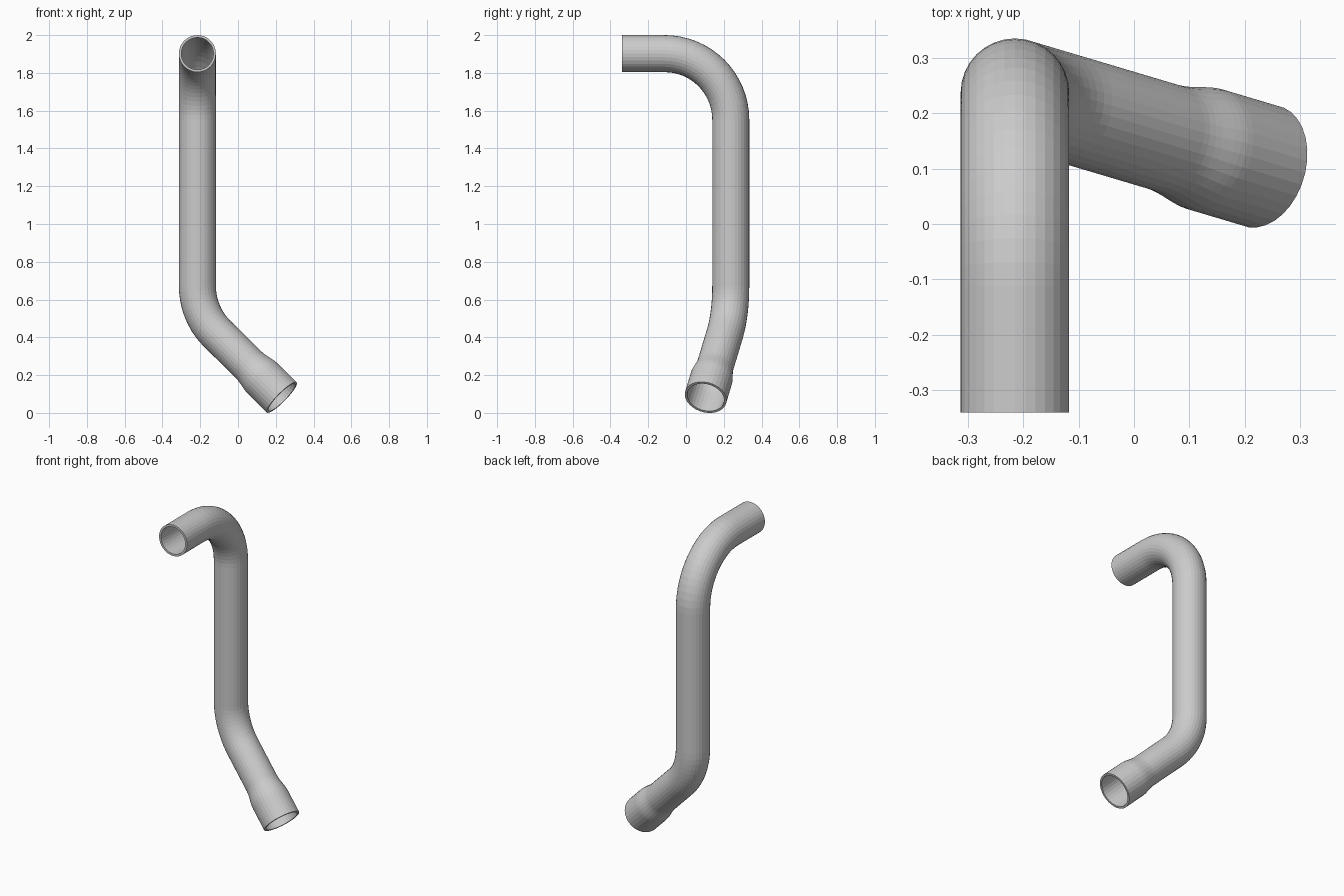
import bpy, bmesh, math
from mathutils import Vector

if "Cube" in bpy.data.objects:
    bpy.data.objects.remove(bpy.data.objects["Cube"])

SIDES = 32
WALL = 0.013
BEND = 0.35

# Centreline corners: upper mouth, upper elbow, lower elbow, lower mouth
P = [Vector(p) for p in ((-0.215, -0.34, 1.902), (-0.215, 0.237, 1.902),
                         (-0.215, 0.237, 0.522), (0.232, 0.104, 0.082))]


def fillet(a, corner, b, r, n):
    """Points and tangents of a circular bend at a corner."""
    d0, d1 = (corner - a).normalized(), (b - corner).normalized()
    ang = d0.angle(d1)
    start = corner - d0 * r * math.tan(ang / 2)
    side = (d1 - d0 * d0.dot(d1)).normalized()
    out = []
    for i in range(n + 1):
        t = ang * i / n
        out.append((start + d0 * r * math.sin(t) + side * r * (1 - math.cos(t)),
                    d0 * math.cos(t) + side * math.sin(t), 0.098))
    return out


# Stations along the hose: (centre, tangent, outer radius)
stations = [(P[0], (P[1] - P[0]).normalized(), 0.098)]
stations += fillet(P[0], P[1], P[2], BEND, 16)
stations += fillet(P[1], P[2], P[3], BEND, 10)

# Widened socket at the lower mouth
d = (P[3] - P[2]).normalized()
for i in range(9):
    t = i / 8
    stations.append((P[3] - d * (0.25 - 0.11 * t), d,
                     0.098 + 0.015 * t * t * (3 - 2 * t)))
stations.append((P[3], d, 0.113))

# Sweep the outer and inner skins with a twist-free frame
bm = bmesh.new()
skins = ([], [])
u, prev = Vector((1, 0, 0)), stations[0][1]
for c, tan, r in stations:
    u = prev.rotation_difference(tan) @ u
    u = (u - tan * u.dot(tan)).normalized()
    v, prev = tan.cross(u), tan
    for skin, rad in zip(skins, (r, r - WALL)):
        skin.append([bm.verts.new(c + (u * math.cos(a) + v * math.sin(a)) * rad)
                     for a in (2 * math.pi * k / SIDES for k in range(SIDES))])


def bridge(a, b):
    for k in range(SIDES):
        j = (k + 1) % SIDES
        bm.faces.new((a[k], a[j], b[j], b[k]))


for skin in skins:
    for a, b in zip(skin, skin[1:]):
        bridge(a, b)
# Rims at both mouths
for e in (0, -1):
    bridge(skins[0][e], skins[1][e])

bmesh.ops.recalc_face_normals(bm, faces=bm.faces[:])
mesh = bpy.data.meshes.new("bent_pipe")
bm.to_mesh(mesh)
bm.free()
bpy.context.collection.objects.link(bpy.data.objects.new("bent_pipe", mesh))
